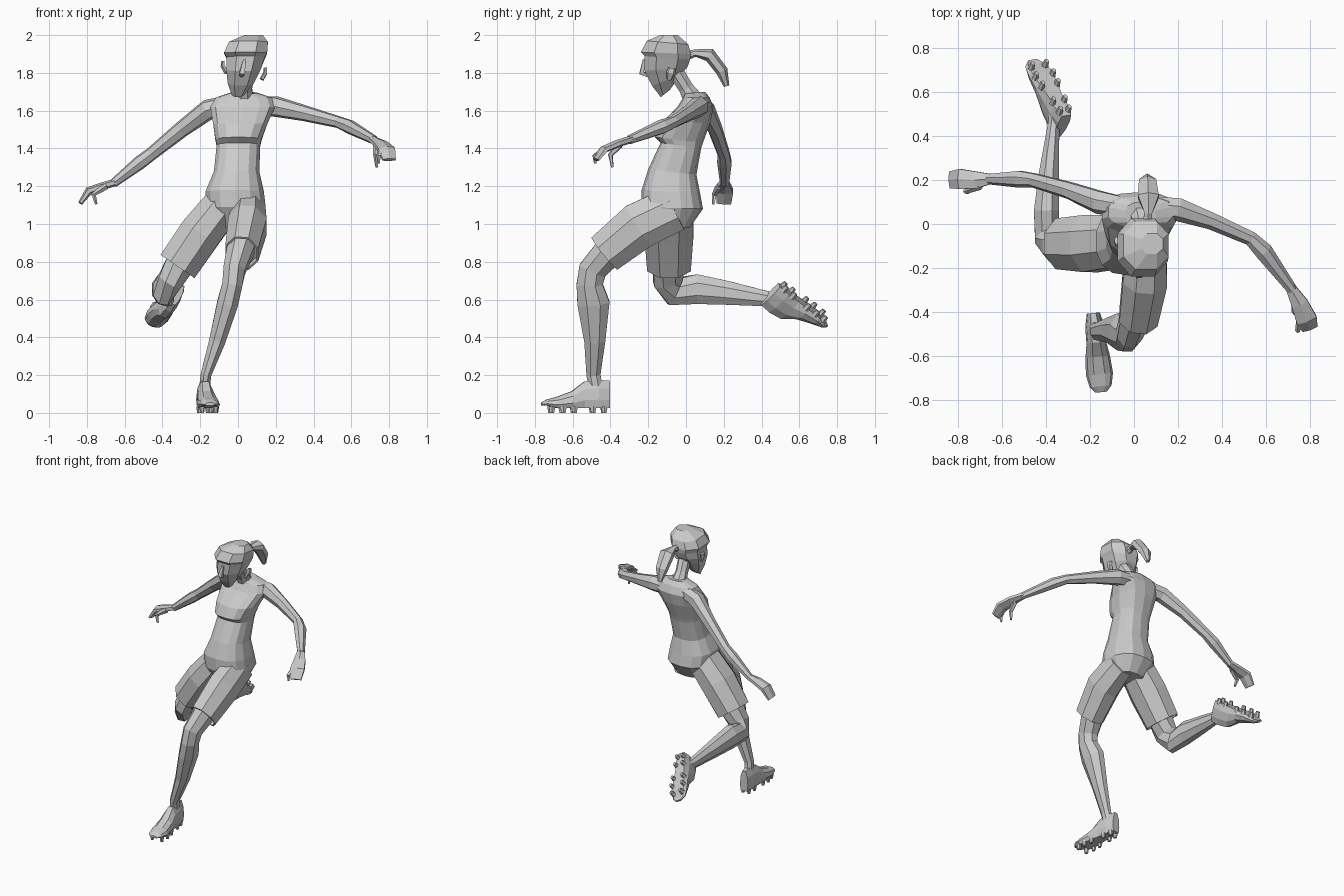
import bpy, bmesh, math
from mathutils import Vector


def skin(name, rings):
    """Bridge equal-sized rings of points into one closed, flat-shaded object."""
    bm = bmesh.new()
    loops = [[bm.verts.new(p) for p in ring] for ring in rings]
    n = len(loops[0])
    for a, b in zip(loops, loops[1:]):
        for i in range(n):
            j = (i + 1) % n
            bm.faces.new((a[i], a[j], b[j], b[i]))
    bm.faces.new(loops[0][::-1])
    bm.faces.new(loops[-1])
    bmesh.ops.recalc_face_normals(bm, faces=bm.faces)
    mesh = bpy.data.meshes.new(name)
    bm.to_mesh(mesh)
    bm.free()
    obj = bpy.data.objects.new(name, mesh)
    bpy.context.collection.objects.link(obj)
    return obj


def tube(name, sections, ref, sides=7, hem=False):
    """Sections are (x, y, z, radius along ref, radius across)."""
    pts = [Vector(s[:3]) for s in sections]
    ref = Vector(ref)
    rings = []
    for i, (p, s) in enumerate(zip(pts, sections)):
        t = Vector()
        if i > 0:
            t += (p - pts[i - 1]).normalized()
        if i < len(pts) - 1:
            t += (pts[i + 1] - p).normalized()
        t.normalize()
        a = (ref - t * t.dot(ref)).normalized()
        b = t.cross(a)
        angles = [math.tau * (k + 0.5) / sides for k in range(sides)]
        ring = [p + a * s[3] * math.cos(g) + b * s[4] * math.sin(g) for g in angles]
        rings.append(ring)
    if hem:  # hollow the open end of a garment
        rings.append([pts[-1] + (q - pts[-1]) * 0.9 for q in rings[-1]])
        rings.append([q + (pts[-2] - pts[-1]) * 0.15 for q in rings[-1]])
    return skin(name, rings)


def stack(name, sections, sides, power):
    """Sections are (x0, x1, y_front, y_back, z_front, z_back)."""
    def sp(v):
        return math.copysign(abs(v) ** power, v)
    rings = []
    for x0, x1, yf, yb, zf, zb in sections:
        ring = []
        for k in range(sides):
            g = math.tau * (k + 0.5) / sides
            c, s = sp(math.cos(g)), sp(math.sin(g))
            ring.append(Vector(((x0 + x1) / 2 + c * (x1 - x0) / 2,
                                (yf + yb) / 2 + s * (yb - yf) / 2,
                                (zf + zb) / 2 + s * (zb - zf) / 2)))
        rings.append(ring)
    return skin(name, rings)


def shoe(name, heel, forward, up):
    """Studded shoe; heel is the ground point under the back of the sole."""
    o, f, u = Vector(heel), Vector(forward).normalized(), Vector(up)
    u = (u - f * u.dot(f)).normalized()
    w = f.cross(u)
    stations = [(0.0, 0.03, 0.17), (0.06, 0.043, 0.175), (0.135, 0.045, 0.165),
                (0.2, 0.056, 0.115), (0.28, 0.062, 0.085), (0.335, 0.05, 0.07),
                (0.362, 0.025, 0.055)]
    shape = [(-0.8, 0), (-1, 0.3), (-0.85, 0.7), (-0.4, 1),
             (0.4, 1), (0.85, 0.7), (1, 0.3), (0.8, 0)]
    rings = []
    for d, hw, top in stations:
        base = 0.04 if d > 0.33 else 0.025
        rings.append([o + f * d + w * hw * a + u * (base + (top - base) * b)
                      for a, b in shape])
    skin(name, rings)
    # studs in two rows
    for i, (d, hw) in enumerate([(0.03, 0.022), (0.09, 0.03), (0.19, 0.04),
                                 (0.25, 0.045), (0.31, 0.036)]):
        for s in (-1, 1):
            p = o + f * d + w * s * hw
            a, b = p + u * 0.035, p
            tube(f"{name}_stud_{i}_{'l' if s < 0 else 'r'}",
                 [(*a, 0.02, 0.016), (*b, 0.013, 0.01)], f, 6)


# torso with cropped top
stack("torso", [
    (-0.11, 0.10, -0.17, 0.02, 0.98, 0.98),
    (-0.17, 0.15, -0.235, 0.09, 1.09, 1.08),
    (-0.175, 0.14, -0.235, 0.075, 1.18, 1.16),
    (-0.13, 0.115, -0.20, 0.055, 1.29, 1.26),
    (-0.115, 0.12, -0.135, 0.08, 1.43, 1.40),
    (-0.122, 0.127, -0.165, 0.09, 1.46, 1.43),
    (-0.135, 0.16, -0.135, 0.13, 1.53, 1.54),
    (-0.15, 0.20, -0.045, 0.145, 1.62, 1.62),
    (-0.12, 0.18, -0.015, 0.125, 1.67, 1.67),
    (-0.04, 0.10, -0.01, 0.10, 1.69, 1.70)], 14, 0.8)

# neck and head
tube("neck", [(0.03, 0.05, 1.64, 0.06, 0.06), (0.035, 0.0, 1.72, 0.042, 0.042),
              (0.045, -0.05, 1.80, 0.045, 0.045)], (1, 0, 0), 8)
stack("head", [
    (-0.035, 0.035, -0.135, -0.085, 1.67, 1.71),
    (-0.06, 0.09, -0.185, -0.025, 1.73, 1.79),
    (-0.068, 0.125, -0.228, 0.015, 1.81, 1.83),
    (-0.068, 0.15, -0.228, 0.03, 1.89, 1.87),
    (-0.082, 0.162, -0.248, 0.035, 1.91, 1.90),
    (-0.055, 0.165, -0.215, 0.02, 1.97, 1.95),
    (0.03, 0.135, -0.14, -0.04, 2.0, 2.0)], 8, 0.85)
tube("nose", [(0.035, -0.222, 1.87, 0.01, 0.01), (0.022, -0.235, 1.80, 0.02, 0.018),
              (0.018, -0.205, 1.785, 0.012, 0.01)], (1, 0, 0), 4)
for name, x, z, out in (("ear_left", 0.125, 1.80, 0.02), ("ear_right", -0.06, 1.835, -0.02)):
    tube(name, [(x, -0.09, z - 0.035, 0.012, 0.015), (x + out, -0.08, z, 0.012, 0.025),
                (x + out, -0.075, z + 0.025, 0.01, 0.02)], (1, 0, 0), 5)
tube("ponytail", [(0.06, 0.0, 1.89, 0.025, 0.025), (0.065, 0.05, 1.905, 0.02, 0.02),
                  (0.065, 0.125, 1.895, 0.055, 0.036), (0.062, 0.19, 1.81, 0.045, 0.032),
                  (0.06, 0.215, 1.73, 0.015, 0.015)], (1, 0, 0), 6)

# arms
tube("arm_left", [(0.10, 0.08, 1.625, 0.05, 0.05), (0.20, 0.068, 1.622, 0.055, 0.056),
                  (0.35, 0.015, 1.587, 0.04, 0.043), (0.53, -0.065, 1.54, 0.034, 0.032),
                  (0.59, -0.125, 1.515, 0.043, 0.038), (0.72, -0.30, 1.445, 0.025, 0.024)],
     (0, 1, 0))
tube("arm_right", [(-0.06, 0.08, 1.63, 0.05, 0.05), (-0.16, 0.10, 1.605, 0.055, 0.056),
                   (-0.30, 0.155, 1.50, 0.04, 0.045), (-0.46, 0.20, 1.37, 0.034, 0.036),
                   (-0.52, 0.205, 1.325, 0.04, 0.038), (-0.66, 0.205, 1.215, 0.025, 0.024)],
     (0, 1, 0))

# hands: palm, fingers and thumb
tube("hand_left", [(0.71, -0.285, 1.45, 0.026, 0.02), (0.755, -0.365, 1.425, 0.045, 0.02),
                   (0.785, -0.435, 1.395, 0.055, 0.02), (0.80, -0.475, 1.34, 0.042, 0.012)],
     (0.9, 0.3, 0), 6)
tube("thumb_left", [(0.735, -0.35, 1.42, 0.02, 0.02), (0.73, -0.40, 1.365, 0.014, 0.014),
                    (0.735, -0.39, 1.30, 0.007, 0.007)], (1, 0, 0), 5)
tube("finger_left", [(0.755, -0.43, 1.40, 0.016, 0.015), (0.745, -0.485, 1.36, 0.012, 0.012),
                     (0.745, -0.48, 1.32, 0.007, 0.007)], (1, 0, 0), 5)
tube("hand_right", [(-0.65, 0.205, 1.22, 0.026, 0.02), (-0.72, 0.20, 1.20, 0.045, 0.02),
                    (-0.79, 0.205, 1.175, 0.052, 0.022), (-0.835, 0.20, 1.11, 0.045, 0.012)],
     (0, 1, 0), 6)
tube("thumb_right", [(-0.70, 0.175, 1.20, 0.02, 0.02), (-0.765, 0.15, 1.155, 0.014, 0.014),
                     (-0.75, 0.145, 1.105, 0.007, 0.007)], (0, 1, 0), 5)

# shorts legs
tube("shorts_left", [(0.06, -0.06, 1.08, 0.09, 0.13), (0.05, -0.25, 0.99, 0.11, 0.135),
                     (0.02, -0.43, 0.845, 0.095, 0.118)], (1, 0, 0), 8, True)
tube("shorts_right", [(-0.08, -0.08, 1.10, 0.11, 0.13), (-0.20, -0.09, 0.95, 0.12, 0.14),
                      (-0.32, -0.09, 0.775, 0.118, 0.125)], (1, 0, 0), 8, True)

# bare legs: left planted, right swung back
tube("leg_left", [(0.02, -0.38, 0.885, 0.08, 0.09), (-0.02, -0.495, 0.755, 0.062, 0.08),
                  (-0.03, -0.51, 0.68, 0.058, 0.075), (-0.055, -0.49, 0.58, 0.06, 0.092),
                  (-0.11, -0.483, 0.38, 0.047, 0.06), (-0.17, -0.49, 0.20, 0.03, 0.04),
                  (-0.178, -0.475, 0.12, 0.032, 0.04)], (1, 0, 0), 8)
tube("leg_right", [(-0.30, -0.09, 0.80, 0.085, 0.09), (-0.36, -0.095, 0.70, 0.07, 0.085),
                   (-0.395, -0.06, 0.645, 0.062, 0.085), (-0.398, 0.06, 0.655, 0.062, 0.085),
                   (-0.388, 0.22, 0.635, 0.05, 0.068), (-0.365, 0.46, 0.60, 0.028, 0.04),
                   (-0.36, 0.50, 0.60, 0.03, 0.04)], (1, 0, 0), 8)

# shoes
shoe("shoe_left", (-0.185, -0.405, 0.0), (0.1, -1, 0), (0, 0, 1))
shoe("shoe_right", (-0.30, 0.51, 0.695), (-0.41, 0.73, -0.54), (-0.26, -0.66, -0.70))
